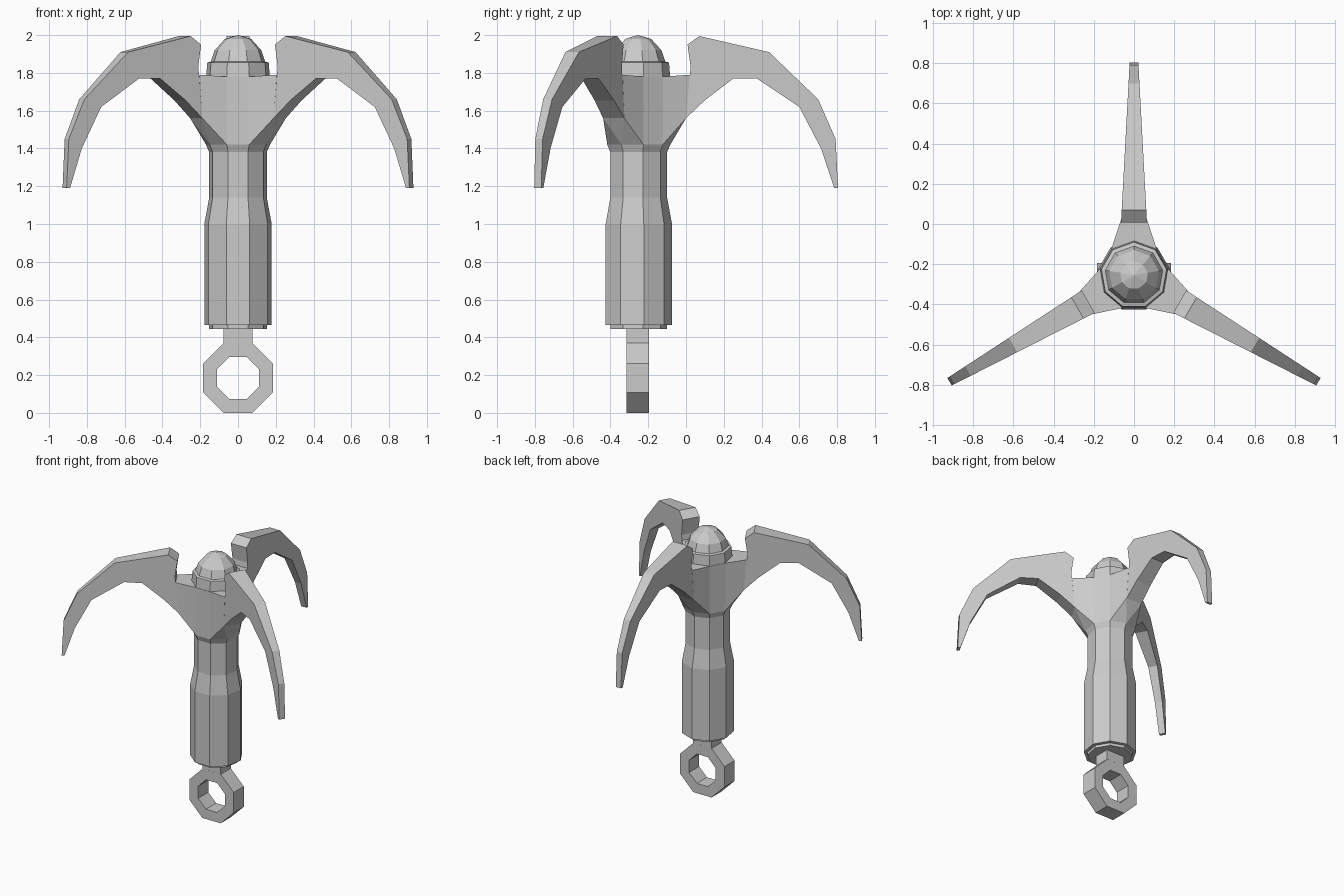
import bpy, bmesh
from math import pi, sin, cos, radians

if "Cube" in bpy.data.objects:
    bpy.data.objects.remove(bpy.data.objects["Cube"])

AY = -0.255   # y of the hook's vertical axis
SIDES = 9


def finish(name, verts, faces):
    bm = bmesh.new()
    vs = [bm.verts.new(v) for v in verts]
    for f in faces:
        bm.faces.new([vs[i] for i in f])
    bmesh.ops.recalc_face_normals(bm, faces=bm.faces)
    me = bpy.data.meshes.new(name)
    bm.to_mesh(me)
    bm.free()
    ob = bpy.data.objects.new(name, me)
    bpy.context.collection.objects.link(ob)
    return ob


def polar(r, deg, z, side=0.0):
    """Point at radius r along a direction, shifted sideways."""
    a = radians(deg)
    return (r * cos(a) - side * sin(a), AY + r * sin(a) + side * cos(a), z)


def lathe(name, profile):
    """Nine-sided turned solid with capped ends."""
    n = SIDES
    verts = [polar(r, 90 + 360 * i / n, z) for r, z in profile for i in range(n)]
    faces = [(k * n + i, k * n + (i + 1) % n, (k + 1) * n + (i + 1) % n, (k + 1) * n + i)
             for k in range(len(profile) - 1) for i in range(n)]
    faces += [range(n), range(len(verts) - n, len(verts))]
    return finish(name, verts, faces)


# Handle shaft
lathe("shaft", [(.155, .445), (.155, .465), (.181, .465), (.181, 1.0),
                (.155, 1.14), (.155, 1.38), (.172, 1.42)])

# Domed cap with collar
lathe("cap_collar", [(.172, 1.77), (.165, 1.855), (.145, 1.86)])
dome = lathe("cap_dome", [(.147, 1.855), (.125, 1.92), (.070, 1.98), (.002, 2.0)])

# Three-way hub flaring from the shaft into the prong roots
verts, faces, top, bottom = [], [], [], []
for k in range(3):
    d = 90 + 120 * k
    b = len(verts)
    verts += [polar(.172, d - 40, 1.42), polar(.172, d, 1.42), polar(.172, d + 40, 1.42),
              polar(.255, d, 1.56, -.065), polar(.255, d, 1.56, .065),
              polar(.275, d, 1.79, -.065), polar(.275, d, 1.79, .065),
              polar(.174, d - 40, 1.78), polar(.174, d + 40, 1.78)]
    faces += [(b, b + 1, b + 3), (b + 1, b + 4, b + 3), (b + 1, b + 2, b + 4),
              (b, b + 3, b + 5, b + 7), (b + 2, b + 8, b + 6, b + 4),
              (b + 3, b + 4, b + 6, b + 5)]
    n = 9 * ((k + 1) % 3)
    faces.append((b + 2, n, n + 7, b + 8))
    top += [b + 7, b + 5, b + 6, b + 8]
    bottom += [b, b + 1, b + 2]
faces += [top, bottom]
finish("hub", verts, faces)

# Curved prongs: side outline (radius, height), tapering in width outward
outline = [(.255, 1.56), (.355, 1.655), (.505, 1.77), (.630, 1.77), (.855, 1.62),
           (.970, 1.40), (1.040, 1.19), (1.060, 1.19), (1.047, 1.45), (.955, 1.66),
           (.695, 1.91), (.325, 1.995), (.263, 1.95), (.280, 1.83), (.275, 1.79)]
m = len(outline)
for k in range(3):
    d = 90 + 120 * k
    verts = [polar(r, d, z, s * (.065 - .054 * (r - .255)))
             for s in (-1, 1) for r, z in outline]
    faces = [range(m), range(m, 2 * m)]
    faces += [(i, (i + 1) % m, m + (i + 1) % m, m + i) for i in range(m)]
    finish(f"prong_{k + 1}", verts, faces)

# Octagonal rope eye
verts, faces = [], []
for i in range(8):
    a = pi / 8 + i * pi / 4
    for r in (.2, .12):
        for y in (AY - .06, AY + .06):
            verts.append((r * cos(a), y, .185 + r * sin(a)))
    b, n = 4 * i, 4 * ((i + 1) % 8)
    for p, q in ((0, 1), (1, 3), (3, 2), (2, 0)):
        faces.append((b + p, b + q, n + q, n + p))
finish("rope_eye", verts, faces)

# Neck joining eye and shaft
bpy.ops.mesh.primitive_cube_add(size=1, location=(0, AY, .41))
neck = bpy.context.object
neck.name = "eye_neck"
neck.scale = (.153, .12, .08)
